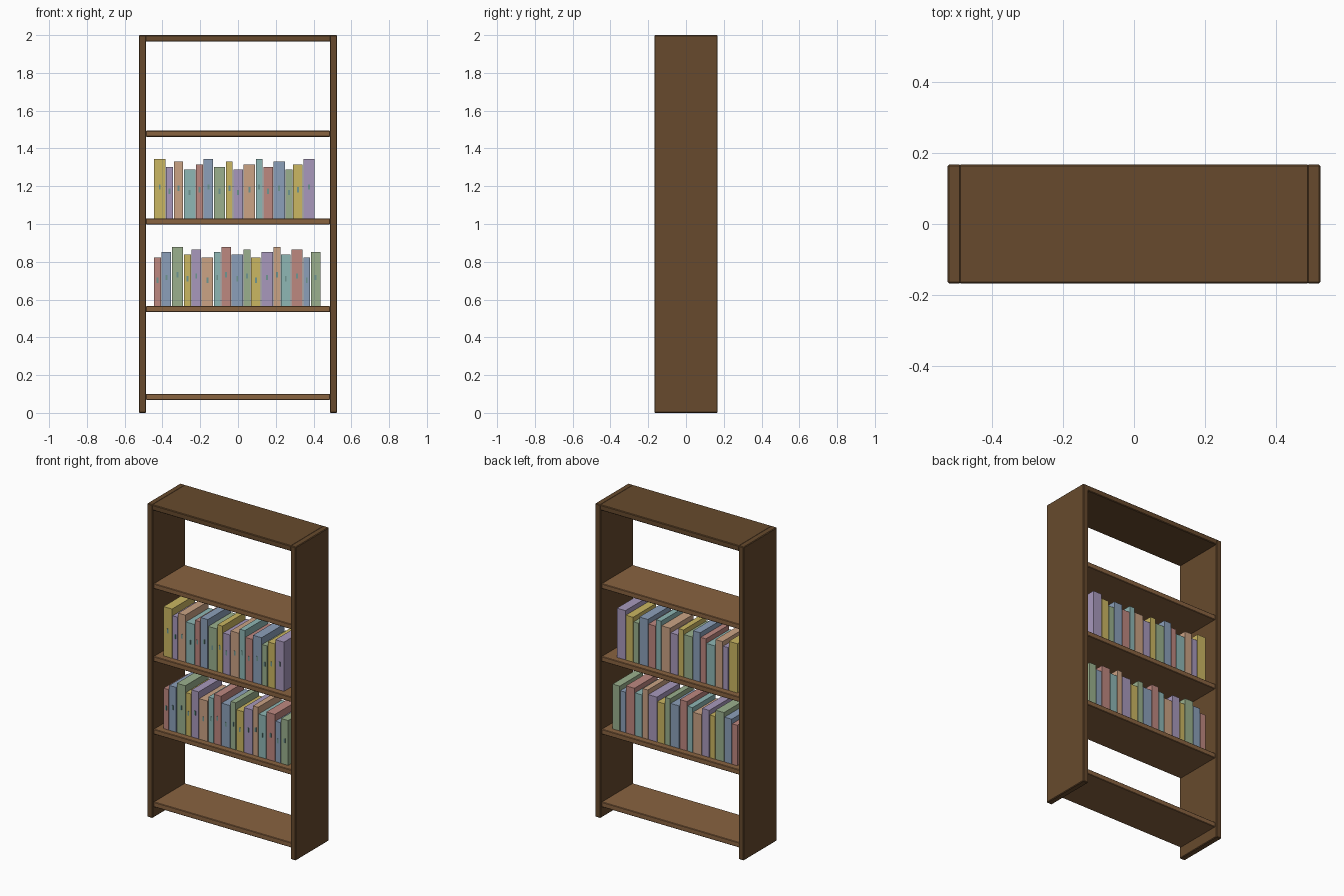
import bpy
import bmesh
from mathutils import Vector

if "Cube" in bpy.data.objects:
    bpy.data.objects.remove(bpy.data.objects["Cube"])


def srgb(c):
    c /= 255
    return c / 12.92 if c <= 0.04045 else ((c + 0.055) / 1.055) ** 2.4


def material(name, r, g, b):
    m = bpy.data.materials.new(name)
    m.diffuse_color = (srgb(r), srgb(g), srgb(b), 1)
    m.use_nodes = True
    m.node_tree.nodes["Principled BSDF"].inputs["Base Color"].default_value = m.diffuse_color
    return m


def box(name, x, y, z, mat, bevel=0.0):
    """Box from (min, max) ranges, optionally with small chamfered edges."""
    bm = bmesh.new()
    bmesh.ops.create_cube(bm, size=1)
    for v in bm.verts:
        v.co = Vector([r[0] + (c + 0.5) * (r[1] - r[0]) for c, r in zip(v.co, (x, y, z))])
    if bevel:
        bmesh.ops.bevel(bm, geom=bm.edges[:], offset=bevel, segments=1, affect='EDGES')
    me = bpy.data.meshes.new(name)
    bm.to_mesh(me)
    bm.free()
    me.materials.append(mat)
    ob = bpy.data.objects.new(name, me)
    bpy.context.collection.objects.link(ob)
    return ob


dark_wood = material("dark_wood", 103, 74, 45)
shelf_wood = material("shelf_wood", 137, 99, 64)
label_teal = material("label_teal", 112, 150, 145)
book_colours = [
    material("book_red", 190, 136, 128),
    material("book_blue", 140, 160, 186),
    material("book_green", 155, 176, 141),
    material("book_yellow", 203, 183, 98),
    material("book_purple", 168, 153, 188),
    material("book_orange", 203, 163, 133),
    material("book_teal", 143, 183, 181),
]

HALF_W, HALF_D, WALL = 0.525, 0.167, 0.038
INNER = HALF_W - WALL

# Outer frame
for name, s in (("left_side", -1), ("right_side", 1)):
    xs = sorted((s * INNER, s * HALF_W))
    box(name, xs, (-HALF_D, HALF_D), (0, 2), dark_wood, 0.004)
box("top_board", (-INNER - 0.005, INNER + 0.005), (-HALF_D, HALF_D), (1.965, 2), dark_wood, 0.004)

# Four shelves
shelf_tops = [0.101 + 0.4643 * i for i in range(4)]
for i, z in enumerate(shelf_tops):
    box(f"shelf_{i + 1}", (-INNER, INNER), (-0.157, 0.157), (z - 0.032, z), shelf_wood, 0.003)

# Two rows of books with repeating widths, heights and colours
WIDTHS = (0.036, 0.050, 0.060)
for row, base, count, w_off, h_off, c_off in (
        ("lower", shelf_tops[1], 17, 0, 0, 0),
        ("upper", shelf_tops[2], 16, 2, 2, 3)):
    x = -0.444
    for i in range(count):
        w = WIDTHS[(i + w_off) % 3]
        h = 0.258 + 0.014 * ((2 * (i + h_off)) % 5)
        box(f"{row}_book_{i + 1}", (x, x + w), (-0.117, 0.117), (base, base + h),
            book_colours[(i + c_off) % 7])
        # Small plain plate on the spine
        cx, cz = x + w / 2, base + h * 0.53
        box(f"{row}_spine_label_{i + 1}", (cx - 0.005, cx + 0.005), (-0.119, -0.1165),
            (cz - 0.014, cz + 0.014), label_teal)
        x += w + 0.004
